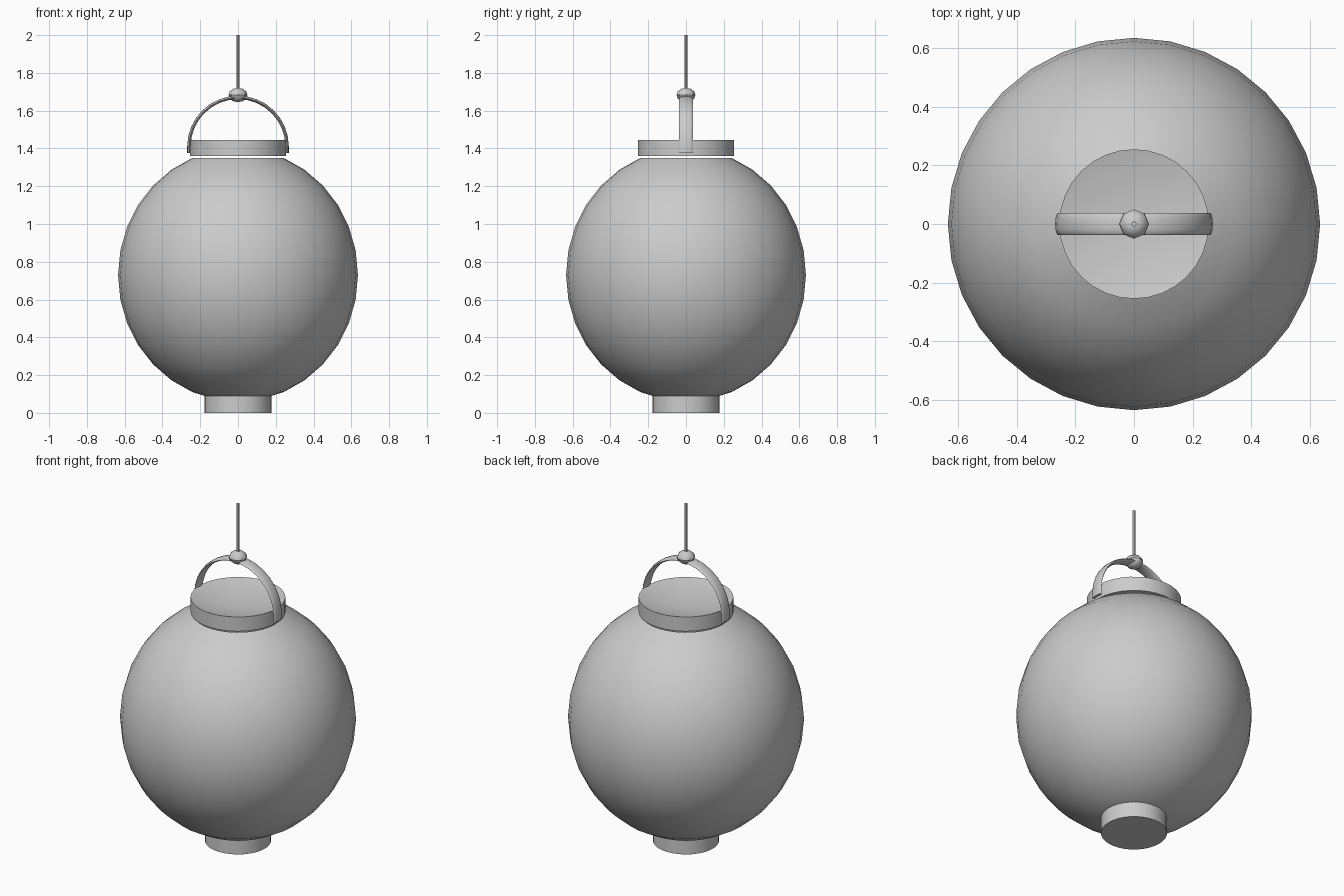
import bpy, bmesh
from math import sin, cos, pi, radians

if "Cube" in bpy.data.objects:
    bpy.data.objects.remove(bpy.data.objects["Cube"])


def add_object(name, bm, angle=35):
    bmesh.ops.recalc_face_normals(bm, faces=bm.faces)
    mesh = bpy.data.meshes.new(name)
    bm.to_mesh(mesh)
    bm.free()
    obj = bpy.data.objects.new(name, mesh)
    bpy.context.collection.objects.link(obj)
    bpy.ops.object.select_all(action='DESELECT')
    obj.select_set(True)
    bpy.context.view_layer.objects.active = obj
    bpy.ops.object.shade_smooth_by_angle(angle=radians(angle))
    return obj


def lathe(name, profile, sides):
    """Revolve (radius, z) points about z; radius 0 becomes a pole."""
    bm = bmesh.new()
    rings = []
    for r, z in profile:
        n = sides if r > 0 else 1
        rings.append([bm.verts.new((r * cos(2 * pi * i / sides),
                                    r * sin(2 * pi * i / sides), z))
                      for i in range(n)])
    for a, b in zip(rings, rings[1:]):
        for i in range(sides):
            j = (i + 1) % sides
            corners = [a[i % len(a)], a[j % len(a)], b[j % len(b)], b[i % len(b)]]
            bm.faces.new(list(dict.fromkeys(corners)))
    return add_object(name, bm)


def ball_profile(r, rz, z, steps, first=0):
    """Half-ellipse from bottom to top, optionally cut off at the top."""
    return [(r * sin(pi * i / steps) if 0 < i < steps else 0,
             z - rz * cos(pi * i / steps)) for i in range(steps + 1 - first)]


# Round paper body, open under the top cap
lathe("lantern_body", ball_profile(0.635, 0.67, 0.73, 16, first=2), 32)

# Foot and dished top cap
lathe("bottom_cap", [(0, 0), (0.178, 0), (0.178, 0.09), (0, 0.09)], 32)
lathe("top_cap", [(0, 1.36), (0.255, 1.36), (0.255, 1.445), (0, 1.385)], 32)

# Flat-oval carrying arch
bm = bmesh.new()
steps, sides = 16, 12
path = [(0.26, 1.375, 0)]
path += [(0.26 * cos(pi * i / steps), 1.41 + 0.26 * sin(pi * i / steps), pi * i / steps)
         for i in range(steps + 1)]
path += [(-0.26, 1.375, pi)]
rings = []
for x, z, a in path:
    ring = []
    for k in range(sides):
        t = 2 * pi * k / sides
        d = 0.009 * cos(t)
        ring.append(bm.verts.new((x + d * cos(a), 0.037 * sin(t), z + d * sin(a))))
    rings.append(ring)
for a, b in zip(rings, rings[1:]):
    for k in range(sides):
        m = (k + 1) % sides
        bm.faces.new((a[k], a[m], b[m], b[k]))
bm.faces.new(rings[0])
bm.faces.new(rings[-1])
add_object("handle", bm, 60)

# Knot and hanging cord
lathe("knot", ball_profile(0.05, 0.038, 1.683, 6), 8)
lathe("hanging_cord", [(0, 1.68), (0.009, 1.68), (0.009, 2.0), (0, 2.0)], 8)
